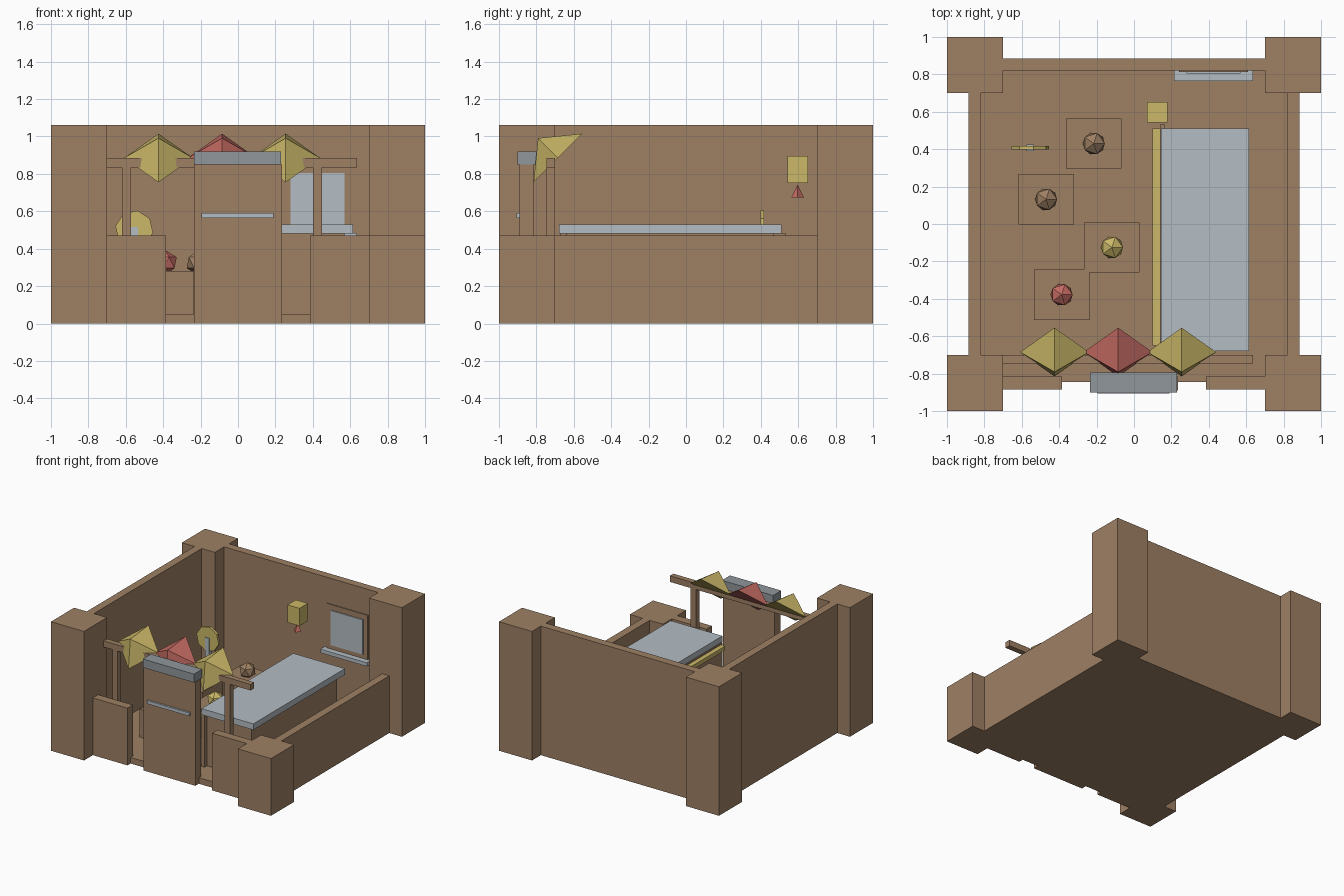
import bpy
from math import radians

default = bpy.data.objects.get("Cube")
if default:
    bpy.data.objects.remove(default, do_unlink=True)


def make_material(name, rgb):
    mat = bpy.data.materials.new(name)
    mat.use_nodes = True
    color = (*rgb, 1)
    mat.diffuse_color = color
    mat.node_tree.nodes["Principled BSDF"].inputs["Base Color"].default_value = color
    return mat


brown = make_material("brown wood", (0.342, 0.216, 0.127))
yellow = make_material("mustard yellow", (0.6, 0.48, 0.14))
red = make_material("dusty red", (0.56, 0.15, 0.125))
pale = make_material("pale grey", (0.46, 0.51, 0.55))
grey = make_material("dark grey", (0.28, 0.31, 0.335))


def finish(name, mat):
    obj = bpy.context.object
    obj.name = obj.data.name = name
    obj.data.materials.append(mat)
    return obj


def box(name, mat, x, y, z):
    """Box spanning the given (low, high) ranges."""
    bpy.ops.mesh.primitive_cube_add(size=1, location=[sum(r) / 2 for r in (x, y, z)])
    obj = finish(name, mat)
    obj.scale = [r[1] - r[0] for r in (x, y, z)]
    bpy.ops.object.transform_apply(location=False, rotation=False, scale=True)
    return obj


def pyramid(name, mat, center, radius, height, tilt=0):
    bpy.ops.mesh.primitive_cone_add(vertices=4, radius1=radius, radius2=0, depth=height,
                                    location=center, rotation=(tilt, 0, 0))
    return finish(name, mat)


TALL, LOW, FLOOR = 1.06, 0.47, 0.05
INNER, OUTER = 0.82, 0.885

# Floor and corner pillars; the front left pillar is cut low
box("floor", brown, (-0.85, 0.85), (-0.845, 0.85), (0, FLOOR))
for side, sx in (("right", -1), ("left", 1)):
    for end, sy in (("front", -1), ("back", 1)):
        height = LOW if (sx, sy) == (1, -1) else TALL
        box(f"{end}_{side}_pillar", brown, sorted((sx * 0.7, sx)),
            sorted((sy * 0.7, sy)), (0, height))

# Walls
box("back_wall", brown, (-0.7, 0.7), (INNER, OUTER), (0, TALL))
box("right_wall", brown, (-OUTER, -INNER), (-0.7, 0.7), (0, TALL))
box("left_wall", brown, (INNER, OUTER), (-0.7, 0.7), (0, LOW))
for side, sx in (("right", -1), ("left", 1)):
    box(f"front_{side}_wall", brown, sorted((sx * 0.385, sx * 0.7)),
        (-OUTER, -0.815), (0, LOW))

# Door panel with header and bar
box("door", brown, (-0.235, 0.235), (-0.89, -0.815), (0, 0.85))
box("door_header", grey, (-0.235, 0.23), (-0.9, -0.795), (0.85, 0.92))
box("door_bar", pale, (-0.195, 0.19), (-0.905, -0.89), (0.565, 0.592))

# Awning frame and cloth peaks
box("awning_beam", brown, (-0.705, 0.637), (-0.745, -0.7), (0.835, 0.885))
for side, x in (("right", -0.597), ("left", 0.425)):
    box(f"awning_{side}_post", brown, (x - 0.024, x + 0.024),
        (-0.745, -0.7), (FLOOR, 0.835))
for i, (x, mat) in enumerate(((-0.425, yellow), (-0.085, red), (0.255, yellow))):
    pyramid(f"awning_peak_{i + 1}", mat, (x, -0.738, 0.938), 0.184, 0.15, radians(45))

# Counter with top, front panel and rail
box("counter_base", brown, (0.16, 0.57), (-0.64, 0.47), (FLOOR, 0.48))
box("counter_panel", brown, (0.138, 0.165), (-0.67, 0.533), (FLOOR, 0.483))
box("counter_top", pale, (0.145, 0.615), (-0.68, 0.51), (0.48, 0.53))
box("counter_rail", yellow, (0.1, 0.138), (-0.65, 0.51), (0.435, 0.47))

# Seats, each with a faceted ball on top
seats = ((-0.387, -0.378, 0.28, red), (-0.118, -0.125, 0.282, yellow),
         (-0.47, 0.132, 0.28, brown), (-0.215, 0.43, 0.28, brown))
for i, (x, y, top, mat) in enumerate(seats):
    box(f"seat_{i + 1}", brown, (x - 0.148, x + 0.148), (y - 0.134, y + 0.134), (FLOOR, top))
    bpy.ops.mesh.primitive_ico_sphere_add(subdivisions=1, radius=0.066, location=(x, y, 0.325))
    finish(f"ball_{i + 1}", mat)

# Round sign on a stand
bpy.ops.mesh.primitive_cylinder_add(vertices=8, radius=0.102, depth=0.02,
                                    location=(-0.555, 0.407, 0.503),
                                    rotation=(radians(90), radians(10), 0))
finish("sign_disc", yellow)
box("sign_post", pale, (-0.575, -0.535), (0.39, 0.425), (FLOOR, 0.515))

# Hanging lantern
box("lantern", yellow, (0.07, 0.178), (0.543, 0.652), (0.75, 0.895))
pyramid("lantern_tassel", red, (0.124, 0.597, 0.708), 0.033, 0.066)

# Window on the back wall
box("window_frame", brown, (0.24, 0.61), (0.812, 0.825), (0.48, 0.85))
box("window_pane", pale, (0.28, 0.57), (0.804, 0.815), (0.52, 0.805))
box("window_sill", pale, (0.213, 0.635), (0.765, 0.825), (0.455, 0.485))
